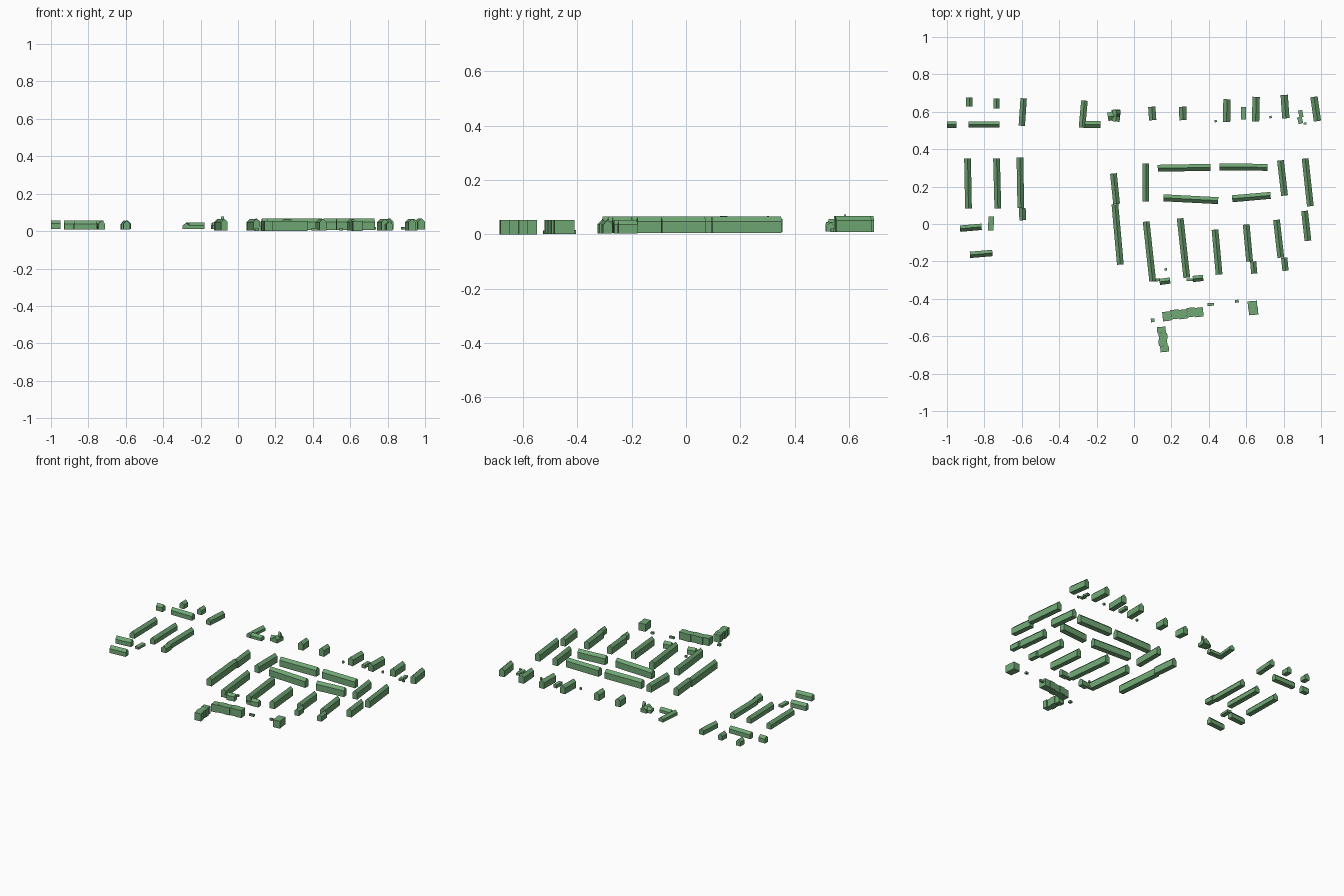
import bpy, bmesh
from mathutils import Vector

mat = bpy.data.materials.new("green")
mat.diffuse_color = (0.165, 0.395, 0.18, 1)


def block(name, a, b, width, base, eave, ridge=None):
    """Extrude a flat or gabled cross-section from ground point a to b."""
    a, b = Vector(a), Vector(b)
    d = (b - a).normalized()
    side = Vector((-d.y, d.x)) * width / 2
    prof = [(-1, base), (1, base), (1, eave)]
    if ridge:
        prof.append((0, ridge))
    prof.append((-1, eave))
    bm = bmesh.new()
    rings = [[bm.verts.new((p.x + side.x * s, p.y + side.y * s, z)) for s, z in prof]
             for p in (a, b)]
    n = len(prof)
    bm.faces.new(rings[0])
    bm.faces.new(rings[1][::-1])
    for i in range(n):
        j = (i + 1) % n
        bm.faces.new((rings[0][i], rings[0][j], rings[1][j], rings[1][i]))
    bmesh.ops.recalc_face_normals(bm, faces=bm.faces)
    me = bpy.data.meshes.new(name)
    bm.to_mesh(me)
    bm.free()
    me.materials.append(mat)
    ob = bpy.data.objects.new(name, me)
    bpy.context.collection.objects.link(ob)
    return ob


def gables(name, base, eave, ridge, width, rows):
    for x1, y1, x2, y2 in rows:
        block(name, (x1, y1), (x2, y2), width, base, eave, ridge)


# West estate: gabled terraces
gables("west_terrace", 0.008, 0.038, 0.057, 0.036, [
    (-.89, .35, -.885, .083), (-.735, .35, -.728, .083), (-.61, .355, -.605, .085),
    (-.597, .085, -.595, .02)])
gables("west_south_block", 0.008, 0.038, 0.057, 0.034, [
    (-.93, -.025, -.815, -.015), (-.877, -.165, -.757, -.155)])
gables("west_north_block", 0.010, 0.040, 0.057, 0.034, [
    (-.88, .675, -.88, .628), (-.735, .67, -.735, .618), (-.60, .525, -.59, .672),
    (-1.0, .531, -.95, .531), (-.885, .532, -.72, .532)])
block("west_shed", (-.763, .04), (-.766, -.035), .03, .008, .024)

# Low L-shaped house
gables("corner_house", 0.010, 0.030, 0.045, 0.035, [
    (-.265, .66, -.278, .515), (-.262, .532, -.178, .532)])

# Chapel with small spire
block("chapel_hall", (-.14, .573), (-.08, .583), .045, .01, .03, .045)
block("chapel_wing", (-.098, .548), (-.092, .61), .042, .01, .035, .052)
block("chapel_porch", (-.12, .60), (-.075, .603), .02, .01, .03)
block("chapel_tower", (-.092, .585), (-.074, .585), .018, .01, .055, .077)

# Northern row of gabled blocks
gables("north_block", 0.008, 0.050, 0.068, 0.039, [
    (.095, .627, .10, .555), (.26, .627, .262, .555), (.497, .667, .495, .545),
    (.653, .68, .65, .548), (.803, .69, .812, .565), (.962, .68, .981, .55)])
block("north_garage", (.585, .625), (.585, .56), .025, .008, .03)
block("north_annex", (.888, .608), (.896, .57), .022, .008, .022)
block("north_annex", (.884, .572), (.893, .537), .025, .008, .022)

# Central estate: east-west terraces
gables("central_cross_terrace", 0.005, 0.049, 0.067, 0.037, [
    (.127, .298, .41, .303), (.457, .305, .713, .303),
    (.158, .14, .45, .125), (.525, .135, .73, .153)])

# Central estate: north-south terraces
gables("central_terrace", 0.004, 0.048, 0.066, 0.036, [
    (-.11, .27, -.093, .107), (-.102, .105, -.073, -.217), (.063, .323, .063, .12),
    (.783, .34, .805, .152), (.915, .35, .943, .095), (.912, .07, .93, -.09),
    (.065, .013, .10, -.307), (.247, .03, .282, -.287), (.433, -.03, .455, -.27),
    (.60, -.003, .618, -.20), (.762, .022, .785, -.18)])

# End blocks of the terraces
gables("terrace_end_block", 0.003, 0.036, 0.052, 0.033, [
    (.137, -.31, .193, -.302), (.315, -.294, .37, -.288),
    (.637, -.20, .643, -.265), (.803, -.18, .81, -.25)])
block("terrace_link", (.10, -.30), (.138, -.298), .015, .003, .024)
block("terrace_link", (.28, -.298), (.316, -.298), .015, .003, .024)

# Southern flat-roofed row, staggered units
for i in range(5):
    x = .153 + i * .0434
    y = -.494 + i * .0055 + (.003 if i % 2 else -.002)
    block("south_row_unit", (x, y), (x + .0434, y + .005), .05, .001, .053)
for i in range(4):
    y = -.55 - i * .0335
    x = .147 + i * .004 + (.003 if i % 2 else -.002)
    block("south_west_unit", (x, y), (x + .003, y - .0335), .046, 0, .053)
for x, y in ((.632, -.412), (.637, -.449)):
    block("south_east_unit", (x, y), (x + .003, y - .037), .05, .001, .053)

# Tiny garages and sheds
for x, y, l, w, z in ((.437, .55, .012, .012, .008), (.73, .572, .013, .013, .008),
                      (.915, .537, .016, .01, .008), (.17, -.243, .013, .013, .003),
                      (.10, -.515, .02, .02, .001), (.41, -.43, .035, .015, .002),
                      (.55, -.413, .02, .015, .002)):
    block("small_shed", (x - l / 2, y - .001), (x + l / 2, y + .001), w, z, z + .014)
